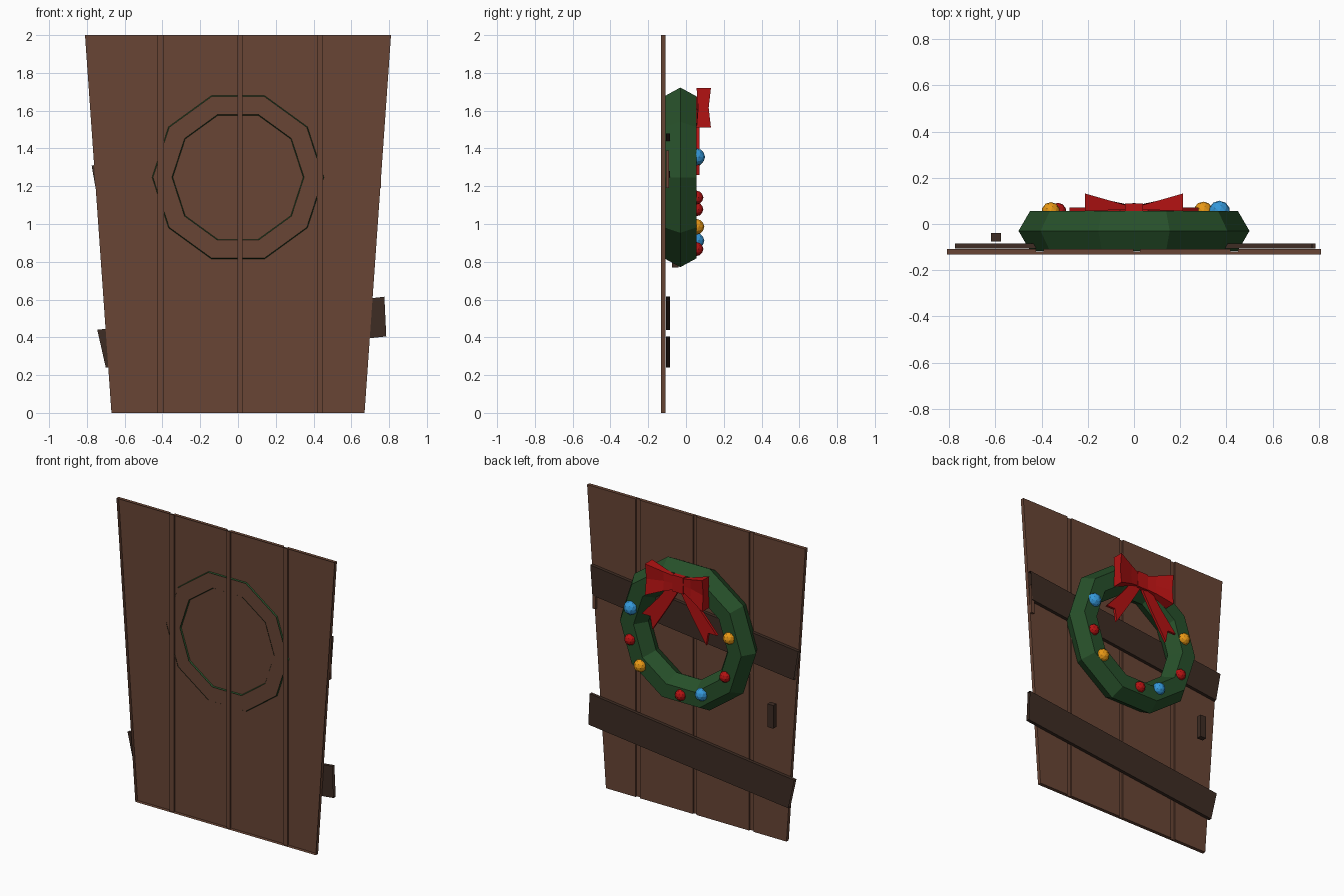
import bpy, bmesh, math
from mathutils import Vector

if "Cube" in bpy.data.objects:
    bpy.data.objects.remove(bpy.data.objects["Cube"])


def mat(name, c):
    m = bpy.data.materials.new(name)
    m.diffuse_color = (*c, 1)
    m.use_nodes = True
    m.node_tree.nodes["Principled BSDF"].inputs["Base Color"].default_value = m.diffuse_color
    return m


PLANK = mat("plank brown", (0.14, 0.06, 0.036))
DARK = mat("dark brown", (0.047, 0.025, 0.017))
GREEN = mat("wreath green", (0.02, 0.08, 0.023))
RED = mat("red", (0.45, 0.006, 0.006))
BLUE = mat("blue", (0.035, 0.314, 0.70))
GOLD = mat("gold", (0.85, 0.33, 0.008))


def build(name, verts, faces, m, recalc=True):
    me = bpy.data.meshes.new(name)
    me.from_pydata(verts, [], faces)
    bm = bmesh.new()
    bm.from_mesh(me)
    if recalc:
        bmesh.ops.recalc_face_normals(bm, faces=bm.faces)
    bm.to_mesh(me)
    bm.free()
    me.materials.append(m)
    ob = bpy.data.objects.new(name, me)
    bpy.context.collection.objects.link(ob)
    return ob


def prism(name, pts, y0, y1, m, skip=(), caps=True):
    """Extrude an xz outline along y, leaving out the side edges in skip."""
    n = len(pts)
    v = [(x, y0, z) for x, z in pts] + [(x, y1, z) for x, z in pts]
    f = [(i, (i + 1) % n, (i + 1) % n + n, i + n) for i in range(n) if i not in skip]
    if caps:
        f += [tuple(range(n))[::-1], tuple(range(n, 2 * n))]
    return build(name, v, f, m)


def box(name, x0, x1, y0, y1, z0, z1, m):
    return prism(name, [(x0, z0), (x1, z0), (x1, z1), (x0, z1)], y0, y1, m)


# Door: one grooved sheet with a rim, open at the front
FACE, GROOVE, RIM = -0.108, -0.12, -0.132
prof = [(-1, RIM), (-1, FACE)]
for a, b in ((-0.425, -0.392), (-0.002, 0.025), (0.418, 0.45)):
    prof += [(a, FACE), (a, GROOVE), (b, GROOVE), (b, FACE)]
prof += [(1, FACE), (1, RIM)]
verts, faces = [], []
for z, w in ((0, 0.67), (2, 0.81)):
    for y_rim in (False, True):
        verts += [(x * w if abs(x) == 1 else x, RIM if y_rim else y, z) for x, y in prof]
n = len(prof)
for i in range(n - 1):
    faces.append((i + 1, i, i + 2 * n, i + 1 + 2 * n))
    if prof[i][0] != prof[i + 1][0]:
        faces.append((i, i + 1, i + 1 + n, i + n))
        faces.append((i + 1 + 2 * n, i + 2 * n, i + 3 * n, i + 1 + 3 * n))
build("door_planks", verts, faces, PLANK, recalc=False)

# Crooked cross bars with open ends
prism("lower_cross_bar", [(-0.70, 0.24), (0.785, 0.405), (0.775, 0.615), (-0.745, 0.44)],
      -0.107, -0.085, DARK, skip=(1, 3))
prism("upper_cross_bar", [(-0.74, 1.11), (0.755, 1.28), (0.77, 1.48), (-0.775, 1.31)],
      -0.107, -0.085, DARK, skip=(1, 3))
box("edge_tab", 0.735, 0.757, -0.107, -0.09, 1.19, 1.39, PLANK)
box("handle", -0.62, -0.576, -0.075, -0.04, 0.77, 0.925, DARK)

# Wreath: ten-sided ring with a hexagonal section, open at the back
CZ, CY, R, r = 1.247, -0.03, 0.4, 0.1
verts, faces = [], []
for i in range(10):
    a = math.tau * i / 10
    for j in range(6):
        b = math.tau * j / 6
        d = R + r * math.cos(b)
        verts.append((d * math.cos(a), CY + r * math.sin(b), CZ + d * math.sin(a)))
for i in range(10):
    for j in range(6):
        if j != 4:      # section edge 4 is the flat back
            p, q, k = i * 6, (i + 1) % 10 * 6, (j + 1) % 6
            faces.append((p + j, p + k, q + k, q + j))
build("wreath", verts, faces, GREEN, recalc=False)

# Baubles
for k, (x, z, rad, m) in enumerate((
        (0.37, 1.355, 0.046, BLUE), (0.375, 1.14, 0.037, RED), (0.30, 0.985, 0.042, GOLD),
        (0.0, 0.867, 0.037, RED), (-0.155, 0.912, 0.042, BLUE),
        (-0.33, 1.078, 0.037, RED), (-0.36, 1.345, 0.04, GOLD))):
    bpy.ops.mesh.primitive_ico_sphere_add(subdivisions=2, radius=rad, location=(x, 0.055, z))
    ob = bpy.context.object
    ob.name = f"bauble_{k + 1}"
    ob.data.materials.append(m)

# Bow: two flared loops, two notched tails and a knot
for side, s in (("left", -1), ("right", 1)):
    verts = []
    for x, secs in ((0.03, ((1.575, 0.06, 0.08), (1.62, 0.06, 0.085), (1.665, 0.06, 0.08))),
                    (0.10, ((1.555, 0.06, 0.10), (1.62, 0.06, 0.092), (1.685, 0.06, 0.10))),
                    (0.212, ((1.51, 0.056, 0.132), (1.615, 0.064, 0.12), (1.72, 0.056, 0.132)))):
        verts += [(s * x, b, z) for z, a, b in secs] + [(s * x, a, z) for z, a, b in secs[::-1]]
    faces = [(i * 6 + j, i * 6 + (j + 1) % 6, i * 6 + 6 + (j + 1) % 6, i * 6 + 6 + j)
             for i in range(2) for j in range(6)]
    faces += [tuple(range(6)), (12, 13, 16, 17), (13, 14, 15, 16)]
    build(f"bow_loop_{side}", verts, faces, RED)
    prism(f"bow_tail_{side}", [(s * x, z) for x, z in (
        (0.0, 1.58), (0.06, 1.61), (0.15, 1.49), (0.28, 1.345), (0.215, 1.345),
        (0.2, 1.26), (0.09, 1.43))], 0.055, 0.072, RED)
box("bow_knot", -0.04, 0.04, 0.056, 0.088, 1.565, 1.675, RED)
